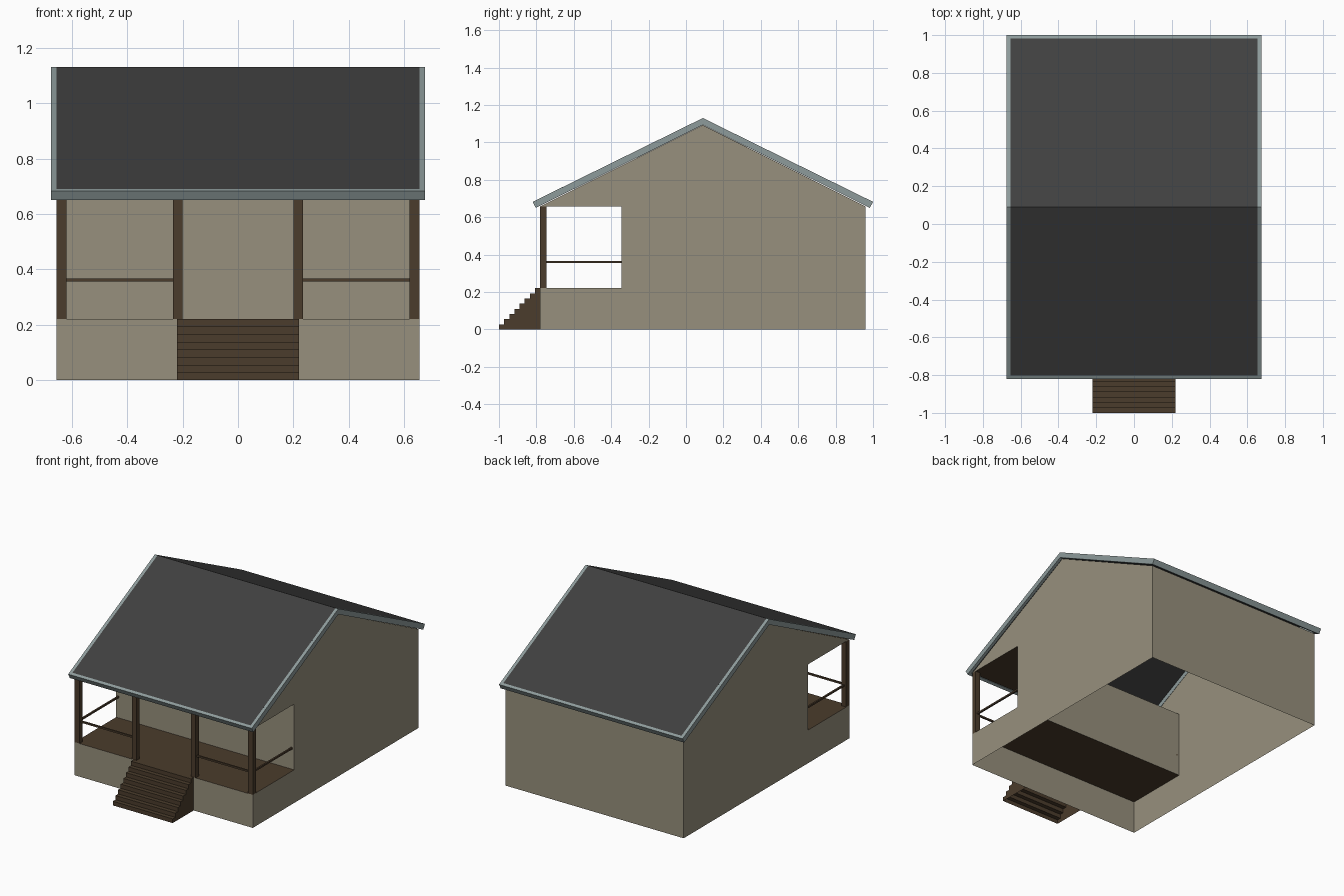
import bpy

if "Cube" in bpy.data.objects:
    bpy.data.objects.remove(bpy.data.objects["Cube"])


def material(name, r, g, b):
    m = bpy.data.materials.new(name)
    m.diffuse_color = (r, g, b, 1)
    m.use_nodes = True
    m.node_tree.nodes["Principled BSDF"].inputs["Base Color"].default_value = m.diffuse_color
    return m


WALL = material("wall_paint", 0.31, 0.28, 0.205)
WOOD = material("dark_wood", 0.07, 0.045, 0.025)
ROOF = material("roofing", 0.05, 0.05, 0.05)
TRIM = material("trim_paint", 0.27, 0.33, 0.33)


def extrude_x(name, profile, x0, x1, mat, edges=None, caps=True):
    """Sweep a counter-clockwise (y, z) profile along x, keeping the chosen edges."""
    n = len(profile)
    verts = [(x, y, z) for x in (x0, x1) for y, z in profile]
    faces = []
    for i in range(n) if edges is None else edges:
        j = (i + 1) % n
        faces.append((i, j, j + n, i + n))
    if caps:
        faces += [tuple(reversed(range(n))), tuple(range(n, 2 * n))]
    mesh = bpy.data.meshes.new(name)
    mesh.from_pydata(verts, [], faces)
    mesh.validate()
    mesh.materials.append(mat)
    obj = bpy.data.objects.new(name, mesh)
    bpy.context.collection.objects.link(obj)
    return obj


def box(name, x, y, z, mat):
    return extrude_x(name, [(y[0], z[0]), (y[1], z[0]), (y[1], z[1]), (y[0], z[1])],
                     x[0], x[1], mat)


W = 0.655                                       # half width of the house
FRONT, BACK, PORCH = -0.78, 0.96, -0.345
FLOOR, EAVE, RIDGE = 0.22, 0.657, 0.09

# Wall shell: gable sides, back, house front and porch base, open underneath
outline = [(FRONT, 0), (BACK, 0), (BACK, EAVE), (RIDGE, 1.092), (FRONT, EAVE),
           (PORCH, EAVE), (PORCH, FLOOR), (FRONT, FLOOR)]
extrude_x("walls", outline, -W, W, WALL, edges=[1, 5, 7])

# Porch floor and ceiling
extrude_x("porch_ceiling", outline, -W, W, WOOD, edges=[4], caps=False)
extrude_x("porch_floor", outline, -W, W, WOOD, edges=[6], caps=False)

# Porch posts and rails, repeated on both sides
for side, s in (("left", -1), ("right", 1)):
    def span(a, b):
        return sorted((s * a, s * b))
    for part, a, b in (("inner", 0.2, 0.235), ("outer", 0.62, W)):
        box(f"{part}_post_{side}", span(a, b), (FRONT, -0.747), (FLOOR, EAVE), WOOD)
    box(f"front_rail_{side}", span(0.235, 0.62), (-0.769, -0.758), (0.355, 0.366), WOOD)
    box(f"side_rail_{side}", span(0.632, 0.643), (-0.747, PORCH), (0.355, 0.366), WOOD)

# Stairs: stepped shell, open underneath and against the porch
STEPS = 8
run, rise = (FRONT + 1) / STEPS, FLOOR / STEPS
steps = [(-1, 0), (FRONT, 0)]
for i in reversed(range(STEPS)):
    steps += [(-1 + (i + 1) * run, (i + 1) * rise), (-1 + i * run, (i + 1) * rise)]
    if i:
        steps.append((-1 + i * run, i * rise))
# drop the doubled corner points shared by neighbouring steps
steps = [p for k, p in enumerate(steps) if k == 0 or p != steps[k - 1]]
extrude_x("stairs", steps, -0.22, 0.22, WOOD, edges=range(2, len(steps)))

# Roof trim: a chevron board on each gable and a board along each eave
chevron = [(-0.803, 0.65), (RIDGE, 1.093), (0.983, 0.65),
           (1.0, 0.682), (RIDGE, 1.13), (-0.82, 0.682)]
extrude_x("gable_trim_left", chevron, -0.675, -W, TRIM)
extrude_x("gable_trim_right", chevron, W, 0.675, TRIM)
extrude_x("eave_trim_front", [(-0.803, 0.65), (-0.786, 0.658), (-0.803, 0.6904),
                              (-0.82, 0.682)], -W, W, TRIM)
extrude_x("eave_trim_back", [(0.966, 0.658), (0.983, 0.65), (1.0, 0.682),
                             (0.983, 0.6904)], -W, W, TRIM)

# Roof covering: thin sheet flush with the top of the trim
extrude_x("roof_panels", [(-0.803, 0.6854), (RIDGE, 1.125), (0.983, 0.6854),
                          (0.983, 0.6904), (RIDGE, 1.13), (-0.803, 0.6904)],
          -W, W, ROOF)
